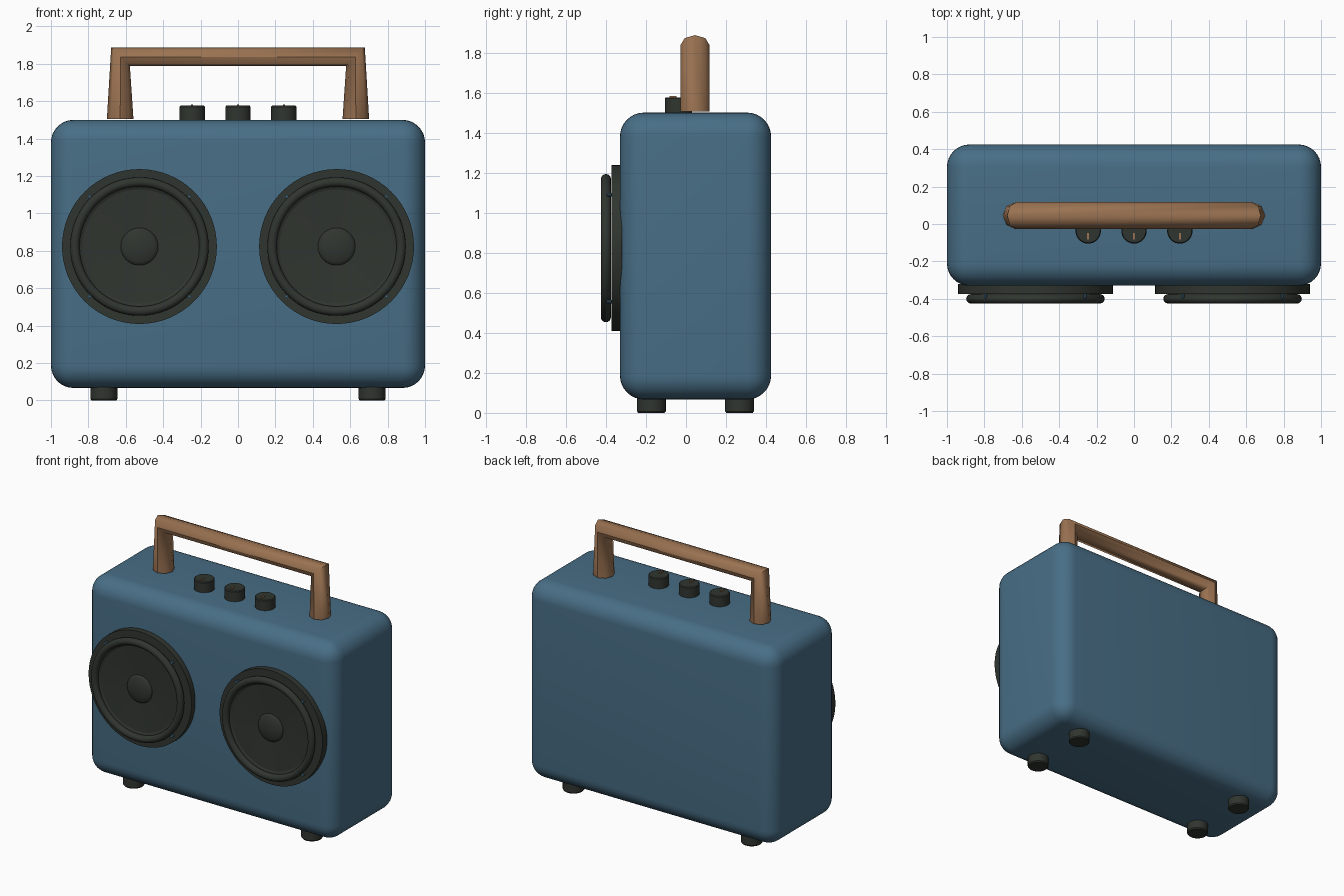
import bpy, bmesh, math
from mathutils import Matrix

if "Cube" in bpy.data.objects:
    bpy.data.objects.remove(bpy.data.objects["Cube"])


def material(name, rgb):
    m = bpy.data.materials.new(name)
    m.diffuse_color = (*rgb, 1)
    m.use_nodes = True
    m.node_tree.nodes["Principled BSDF"].inputs["Base Color"].default_value = m.diffuse_color
    return m


BLUE = material("cabinet blue", (0.065, 0.156, 0.238))
DARK = material("charcoal", (0.030, 0.036, 0.029))
TAN = material("tan wood", (0.328, 0.171, 0.084))


def finish(bm, name, mat, angle=35):
    bmesh.ops.recalc_face_normals(bm, faces=bm.faces)
    me = bpy.data.meshes.new(name)
    bm.to_mesh(me)
    bm.free()
    ob = bpy.data.objects.new(name, me)
    bpy.context.collection.objects.link(ob)
    me.materials.append(mat)
    bpy.ops.object.select_all(action='DESELECT')
    ob.select_set(True)
    bpy.context.view_layer.objects.active = ob
    bpy.ops.object.shade_smooth_by_angle(angle=math.radians(angle))
    return ob


def lathe(name, mat, profile, loc, front=False, segs=32, angle=35):
    """Spin (radius, height) points round z; front=True points the axis at -y."""
    bm = bmesh.new()
    rings = []
    for r, h in profile:
        n = 1 if r == 0 else segs
        rings.append([bm.verts.new((r * math.cos(2 * math.pi * i / segs),
                                    r * math.sin(2 * math.pi * i / segs), h)) for i in range(n)])
    for a, b in zip(rings, rings[1:]):
        for i in range(segs):
            j = (i + 1) % segs
            quad = [a[i % len(a)], a[j % len(a)], b[j % len(b)], b[i % len(b)]]
            bm.faces.new(list(dict.fromkeys(quad)))
    if front:
        bm.transform(Matrix.Rotation(math.pi / 2, 4, 'X'))
    bm.transform(Matrix.Translation(loc))
    return finish(bm, name, mat, angle)


def box(name, mat, lo, hi, bevel=0, segs=8):
    bm = bmesh.new()
    bmesh.ops.create_cube(bm, size=1)
    for v in bm.verts:
        v.co = [(l + h) / 2 + c * (h - l) for c, l, h in zip(v.co, lo, hi)]
    if bevel:
        bmesh.ops.bevel(bm, geom=bm.edges[:], offset=bevel, segments=segs,
                        profile=0.5, affect='EDGES')
    return finish(bm, name, mat)


# Rounded cabinet
box("cabinet", BLUE, (-1, -0.33, 0.067), (1, 0.425, 1.5), 0.12)

# Speakers: flat bezel, rounded surround, shallow cone with dome, four screws
surround = [(0.345 + 0.025 * math.cos(t), 0.40 + 0.025 * math.sin(t))
            for t in [2 * math.pi * k / 16 for k in range(17)]]
dome = [(0.1 * math.cos(t), 0.375 + 0.03 * math.sin(t))
        for t in [math.pi / 2 * k / 6 for k in range(6)]] + [(0, 0.405)]
for side, x in (("left", -0.527), ("right", 0.527)):
    at = (x, 0, 0.823)
    lathe(side + "_speaker_bezel", DARK,
          [(0, 0.32), (0.414, 0.32), (0.414, 0.373), (0.33, 0.373), (0, 0.36)], at, True, 64)
    lathe(side + "_speaker_surround", DARK, surround, at, True, 64, 60)
    lathe(side + "_speaker_cone", DARK,
          [(0.335, 0.392), (0.318, 0.392), (0.305, 0.386), (0.1, 0.375)] + dome[1:],
          at, True, 64, 12)
    for sx in (-1, 1):
        for sz in (-1, 1):
            lathe(side + "_speaker_screw", BLUE,
                  [(0, 0.37), (0.009, 0.37), (0.009, 0.395), (0, 0.398)],
                  (x + sx * 0.267, 0, 0.823 + sz * 0.267), True, 10)

# Control knobs with pointer marks
for x in (-0.245, 0, 0.245):
    lathe("control_knob", DARK,
          [(0, 1.49), (0.068, 1.49), (0.068, 1.57), (0.063, 1.576), (0, 1.576)],
          (x, -0.037, 0))
    box("knob_pointer", TAN, (x - 0.005, -0.082, 1.575), (x + 0.005, -0.048, 1.583))

# Feet
for x in (-0.717, 0.717):
    for y in (-0.173, 0.267):
        lathe("foot", DARK,
              [(0, 0), (0.066, 0), (0.072, 0.008), (0.072, 0.09), (0, 0.09)], (x, y, 0))

# Handle: eight-sided tube with tapered legs and mitred corners
bm = bmesh.new()
rings = []
for cx, cz, rx, rz in ((-0.63, 1.506, -0.071, 0), (-0.628, 1.837, -0.05, 0.05),
                       (0.628, 1.837, 0.05, 0.05), (0.63, 1.506, 0.071, 0)):
    rings.append([bm.verts.new((cx + rx * math.cos(k * math.pi / 4),
                                0.045 + 0.0725 * math.sin(k * math.pi / 4),
                                cz + rz * math.cos(k * math.pi / 4))) for k in range(8)])
for a, b in zip(rings, rings[1:]):
    for i in range(8):
        j = (i + 1) % 8
        bm.faces.new((a[i], a[j], b[j], b[i]))
bm.faces.new(rings[0])
bm.faces.new(rings[-1])
finish(bm, "carry_handle", TAN, 50)
